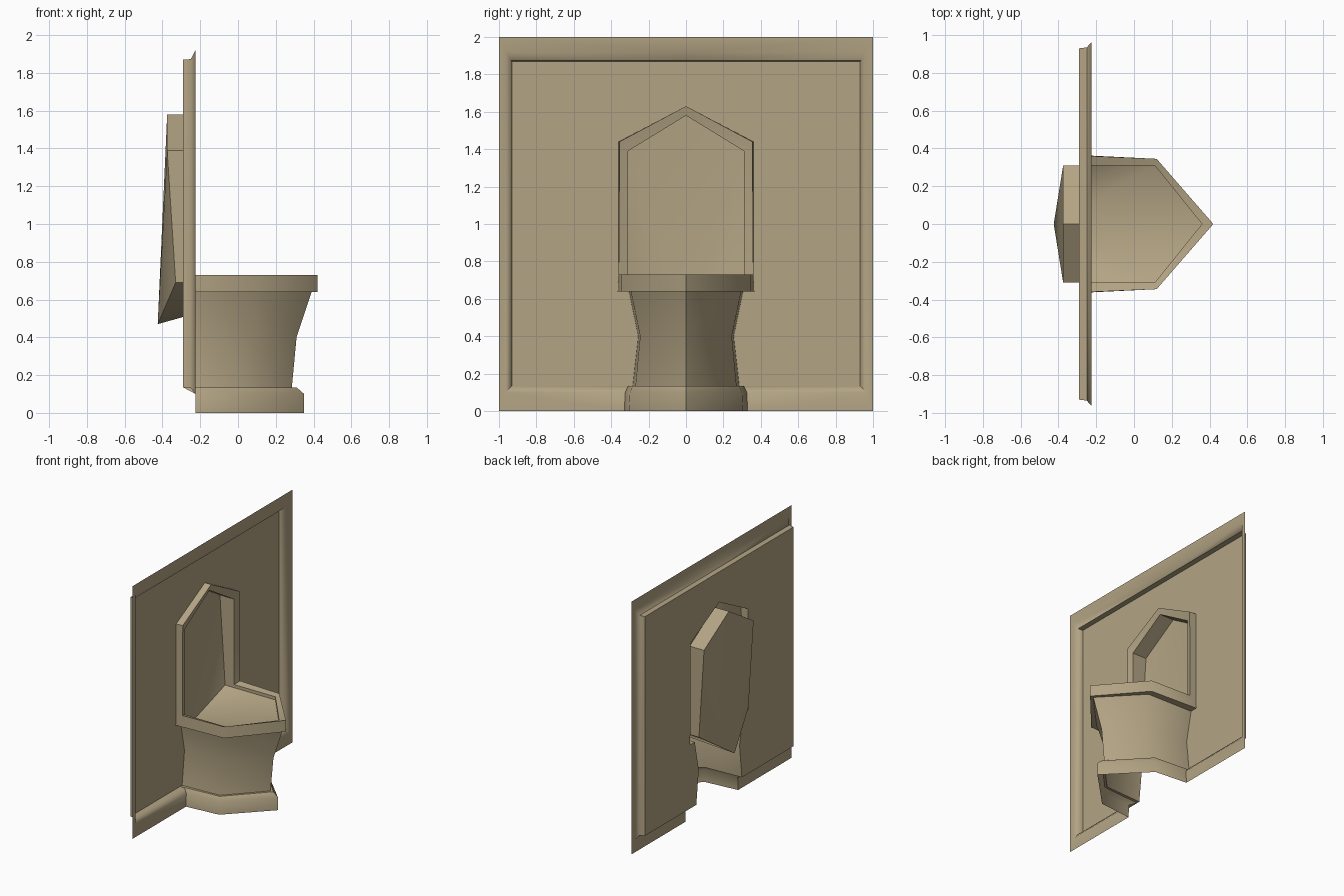
import bpy, bmesh, math

if "Cube" in bpy.data.objects:
    bpy.data.objects.remove(bpy.data.objects["Cube"])

stone = bpy.data.materials.new("stone")
stone.diffuse_color = (0.45, 0.37, 0.23, 1)
stone.use_nodes = True
stone.node_tree.nodes["Principled BSDF"].inputs["Base Color"].default_value = stone.diffuse_color


def half_object(name, rows=(), polys=()):
    """Skin successive rows of points, add loose polygons, mirror across y = 0."""
    bm = bmesh.new()
    vrows = [[bm.verts.new(p) for p in r] for r in rows]
    for a, b in zip(vrows, vrows[1:]):
        for i in range(len(a) - 1):
            bm.faces.new((a[i], a[i + 1], b[i + 1], b[i]))
    for poly in polys:
        bm.faces.new([bm.verts.new(p) for p in poly])
    bmesh.ops.remove_doubles(bm, verts=bm.verts[:], dist=0.0005)
    me = bpy.data.meshes.new(name)
    bm.to_mesh(me)
    bm.free()
    me.materials.append(stone)
    ob = bpy.data.objects.new(name, me)
    bpy.context.collection.objects.link(ob)
    m = ob.modifiers.new("mirror", 'MIRROR')
    m.use_axis = (False, True, False)
    m.use_clip = True
    bpy.ops.object.select_all(action='DESELECT')
    ob.select_set(True)
    bpy.context.view_layer.objects.active = ob
    bpy.ops.object.modifier_apply(modifier="mirror")
    bpy.ops.object.shade_smooth_by_angle(angle=math.radians(50))
    return ob


# wall: raised border stepping back to a recessed panel, notched for the fountain
def border(x, inner, y, lo, hi):
    return [(x, inner, lo), (x, y, lo), (x, y, hi), (x, 0, hi)]


BACK = -0.29
notch = [(0, 1.63), (0.36, 1.44), (0.36, 0.73), (0.365, 0.64),
         (0.305, 0.64), (0.255, 0.40), (0.285, 0.135)]
panel = border(BACK, 0.31, 0.93, 0.135, 1.87) + [(BACK, y, z) for y, z in notch]
half_object("wall_panel", [
    border(-0.225, 0.33, 1.0, 0.0, 2.0),
    border(-0.225, 0.325, 0.963, 0.10, 1.92),
    border(-0.25, 0.31, 0.935, 0.132, 1.873),
    border(BACK, 0.31, 0.93, 0.135, 1.87)], [panel])


# pedestal and base: each row runs tip, corner, wall
def ring(z, tip, corner, wall):
    return [(tip, 0, z), (*corner, z), (*wall, z)]


half_object("pedestal", [
    ring(0.0, 0.35, (0.05, 0.305), (-0.225, 0.33)),
    ring(0.10, 0.35, (0.05, 0.30), (-0.225, 0.325)),
    ring(0.135, 0.31, (0.04, 0.285), (BACK, 0.31)),
    ring(0.135, 0.285, (0.03, 0.27), (BACK, 0.285)),
    ring(0.40, 0.31, (0.06, 0.245), (BACK, 0.255)),
    ring(0.64, 0.39, (0.11, 0.295), (BACK, 0.305)),
    ring(0.64, 0.42, (0.12, 0.345), (BACK, 0.365))])

# basin rim continuing up into the niche frame, with hollow niche and basin
lower = [(0.42, 0, 0.64), (0.12, 0.345, 0.64), (BACK, 0.365, 0.64)]
skirt = [(BACK, 0.36, 0.73), (BACK, 0.36, 1.44), (BACK, 0, 1.63)]
outer = [(0.42, 0, 0.73), (0.12, 0.345, 0.73), (-0.235, 0.36, 0.73),
         (-0.235, 0.355, 1.44), (-0.235, 0, 1.63)]
lip = [(0.36, 0, 0.715), (0.11, 0.31, 0.715), (-0.25, 0.31, 0.715),
       (-0.25, 0.31, 1.39), (-0.25, 0, 1.58)]
deep = [(0.36, 0, 0.69), (0.11, 0.31, 0.69), (-0.33, 0.31, 0.69),
        (-0.375, 0.31, 1.39), (-0.375, 0, 1.58)]
low_point = (-0.425, 0, 0.47)
polys = [(lower[0], lower[1], outer[1], outer[0]),
         (lower[1], lower[2], skirt[0], outer[2], outer[1]),
         (skirt[0], skirt[1], outer[3], outer[2]),
         (skirt[1], skirt[2], outer[4], outer[3])]
polys += [(deep[i], deep[i + 1], low_point) for i in range(4)]
half_object("basin_and_niche", [outer, lip, deep], polys)
